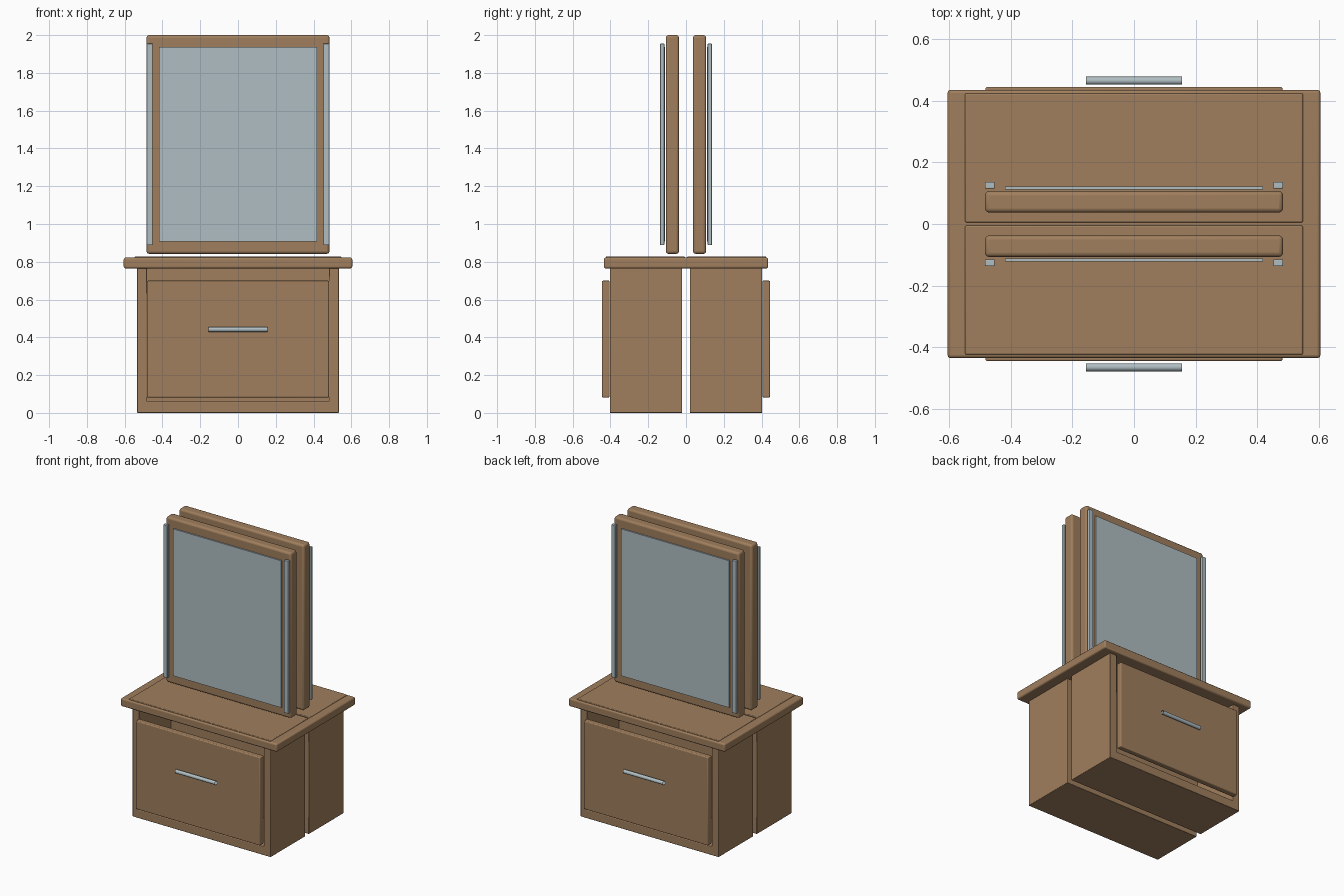
import bpy, bmesh, math
from mathutils import Matrix

cube = bpy.data.objects.get("Cube")
if cube:
    bpy.data.objects.remove(cube, do_unlink=True)


def material(name, rgb):
    m = bpy.data.materials.new(name)
    m.use_nodes = True
    m.diffuse_color = (*rgb, 1)
    m.node_tree.nodes["Principled BSDF"].inputs["Base Color"].default_value = (*rgb, 1)
    return m


wood = material("brown wood", (0.35, 0.21, 0.11))
silver = material("pale blue silver", (0.43, 0.51, 0.54))


def finish(name, bm, mat, bevel=0.0, turn=0.0):
    """Turn a bmesh into a bevelled object, rotated about the vertical axis."""
    bmesh.ops.rotate(bm, verts=bm.verts, matrix=Matrix.Rotation(turn, 3, "Z"))
    mesh = bpy.data.meshes.new(name)
    bm.to_mesh(mesh)
    bm.free()
    mesh.materials.append(mat)
    obj = bpy.data.objects.new(name, mesh)
    bpy.context.collection.objects.link(obj)
    if bevel:
        mod = obj.modifiers.new("Bevel", "BEVEL")
        mod.width = bevel
        mod.segments = 3
    bpy.ops.object.select_all(action="DESELECT")
    obj.select_set(True)
    bpy.context.view_layer.objects.active = obj
    bpy.ops.object.shade_smooth_by_angle(angle=math.radians(35))
    return obj


def box(name, x, y, z, mat, bevel=0.0, turn=0.0):
    """Box given by its (low, high) range on each axis."""
    bm = bmesh.new()
    bmesh.ops.create_cube(bm, size=1)
    for v in bm.verts:
        v.co = [r[0] if c < 0 else r[1] for c, r in zip(v.co, (x, y, z))]
    return finish(name, bm, mat, bevel, turn)


def cabinet(name, turn):
    """Open-topped U of side walls and floor, extruded front to back."""
    half = [(0.535, 0.765), (0.535, 0), (-0.535, 0), (-0.535, 0.765),
            (-0.482, 0.765), (-0.482, 0.06), (0.482, 0.06), (0.482, 0.765)]
    bm = bmesh.new()
    face = bm.faces.new([bm.verts.new((x, -0.403, z)) for x, z in half])
    out = bmesh.ops.extrude_face_region(bm, geom=[face])["geom"]
    moved = [v for v in out if isinstance(v, bmesh.types.BMVert)]
    bmesh.ops.translate(bm, verts=moved, vec=(0, 0.383, 0))
    bmesh.ops.recalc_face_normals(bm, faces=bm.faces)
    finish(name, bm, wood, 0.004, turn)


def handle(name, turn):
    """Open-ended tube along x."""
    bm = bmesh.new()
    bmesh.ops.create_cone(bm, cap_ends=False, segments=16, radius1=0.013,
                          radius2=0.013, depth=0.31,
                          matrix=Matrix.Translation((0, -0.465, 0.442))
                          @ Matrix.Rotation(math.pi / 2, 4, "Y"))
    finish(name, bm, silver, 0, turn)


# Shared table top
box("table_top", (-0.605, 0.605), (-0.435, 0.435), (0.765, 0.822), wood, 0.01)

# Two identical stations, back to back
for side, turn in (("front", 0.0), ("back", math.pi)):
    # Cabinet with drawer
    cabinet(side + "_cabinet", turn)
    box(side + "_cabinet_back_panel", (-0.483, 0.483), (-0.05, -0.021),
        (0.055, 0.764), wood, 0, turn)
    box(side + "_drawer_front", (-0.482, 0.482), (-0.445, -0.404),
        (0.082, 0.7), wood, 0.006, turn)
    handle(side + "_drawer_handle", turn)

    # Raised panel on the table top
    box(side + "_top_panel", (-0.548, 0.548), (-0.424, -0.005),
        (0.81, 0.828), wood, 0.005, turn)

    # Mirror with side strips
    box(side + "_mirror_frame", (-0.484, 0.484), (-0.107, -0.037),
        (0.842, 2.0), wood, 0.014, turn)
    box(side + "_mirror_glass", (-0.418, 0.418), (-0.121, -0.112),
        (0.908, 1.936), silver, 0, turn)
    for label, s in (("left", 1), ("right", -1)):
        box(f"{side}_{label}_light_strip", sorted((s * 0.452, s * 0.484)),
            (-0.137, -0.115), (0.888, 1.955), silver, 0.003, turn)
